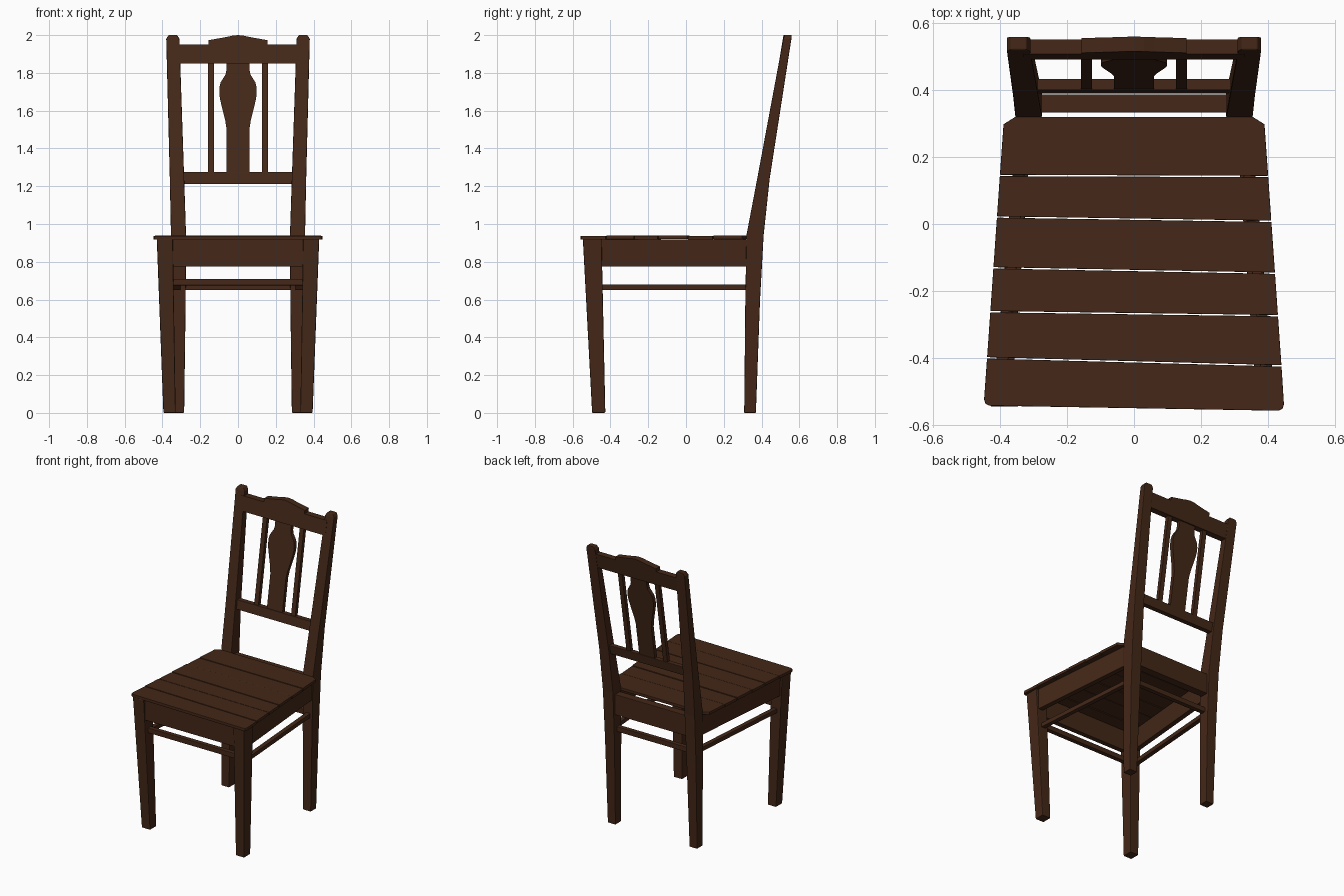
import bpy, bmesh, math

if "Cube" in bpy.data.objects:
    bpy.data.objects.remove(bpy.data.objects["Cube"])

wood = bpy.data.materials.new("dark_wood")
wood.diffuse_color = (0.058, 0.021, 0.009, 1)
wood.use_nodes = True
wood.node_tree.nodes["Principled BSDF"].inputs["Base Color"].default_value = wood.diffuse_color


def make(name, verts, faces, bevel=0.0):
    me = bpy.data.meshes.new(name)
    me.from_pydata(verts, [], faces)
    bm = bmesh.new()
    bm.from_mesh(me)
    bmesh.ops.recalc_face_normals(bm, faces=bm.faces)
    bm.to_mesh(me)
    bm.free()
    me.materials.append(wood)
    ob = bpy.data.objects.new(name, me)
    bpy.context.collection.objects.link(ob)
    if bevel:
        m = ob.modifiers.new("edge_bevel", 'BEVEL')
        m.width, m.segments, m.limit_method = bevel, 2, 'ANGLE'
        m.angle_limit = math.radians(40)
    return ob


def loft(name, rings, bevel=0.0):
    """Skin a stack of equal-length point rings and cap both ends."""
    n = len(rings[0])
    verts = [p for r in rings for p in r]
    faces = [list(range(n)), list(range((len(rings) - 1) * n, len(rings) * n))]
    for k in range(len(rings) - 1):
        for i in range(n):
            j = (i + 1) % n
            faces.append([k * n + i, k * n + j, (k + 1) * n + j, (k + 1) * n + i])
    return make(name, verts, faces, bevel)


def rect(x0, x1, y0, y1, z):
    return [(x0, y0, z), (x1, y0, z), (x1, y1, z), (x0, y1, z)]


def bar(name, p, q, width, z0, z1):
    """Horizontal bar from p to q (x, y)."""
    dx, dy = q[0] - p[0], q[1] - p[1]
    d = math.hypot(dx, dy)
    nx, ny = -dy / d * width / 2, dx / d * width / 2
    pts = [(p[0] + nx, p[1] + ny), (q[0] + nx, q[1] + ny),
           (q[0] - nx, q[1] - ny), (p[0] - nx, p[1] - ny)]
    return loft(name, [[(x, y, z) for x, y in pts] for z in (z0, z1)], 0.003)


def leaning(name, outline, thick, bevel=0.0):
    """Extruded (x, z) outline that follows the slope of the backrest."""
    def y(z):
        return 0.411 + 0.167 * (z - 1.24)
    return loft(name, [[(x, y(z) + s * thick / 2, z) for x, z in outline] for s in (-1, 1)], bevel)


def mirrored(half):
    return half + [(-x, z) for x, z in reversed(half) if x > 0]


# Legs, side aprons and side stretchers
for s, side in ((1, "right"), (-1, "left")):
    loft(f"front_leg_{side}", [
        rect(s * 0.330, s * 0.395, -0.497, -0.427, 0),
        rect(s * 0.345, s * 0.430, -0.546, -0.447, 0.92)], 0.005)
    # z, inner x, outer x, front y, back y
    rings = [(0, 0.285, 0.345, 0.308, 0.370),
             (0.60, 0.277, 0.352, 0.314, 0.392),
             (0.94, 0.275, 0.355, 0.320, 0.411),
             (1.24, 0.285, 0.361, 0.377, 0.443),
             (1.98, 0.310, 0.380, 0.515, 0.558),
             (2.00, 0.322, 0.368, 0.521, 0.560)]
    loft(f"back_leg_{side}", [rect(s * a, s * b, f, k, z) for z, a, b, f, k in rings], 0.004)
    bar(f"side_apron_{side}", (s * 0.398, -0.46), (s * 0.328, 0.34), 0.035, 0.775, 0.918)
    bar(f"side_stretcher_{side}", (s * 0.378, -0.47), (s * 0.318, 0.34), 0.032, 0.65, 0.68)

# Front and back aprons and stretchers
bar("front_apron", (-0.36, -0.515), (0.36, -0.515), 0.035, 0.775, 0.918)
bar("back_apron", (-0.29, 0.36), (0.29, 0.36), 0.055, 0.775, 0.918)
bar("front_stretcher", (-0.35, -0.485), (0.35, -0.485), 0.032, 0.675, 0.71)
bar("back_stretcher", (-0.29, 0.35), (0.29, 0.35), 0.032, 0.65, 0.685)

# Seat planks: tapering seat cut along slightly skewed joints (left y, right y)
joints = [(-0.545, -0.560), (-0.400, -0.424), (-0.262, -0.274),
          (-0.131, -0.147), (0.021, 0.008), (0.145, 0.142), (0.322, 0.322)]
lifts = [0.0, 0.002, 0.001, 0.003, 0.0, 0.002]


def half_width(y):
    return 0.45 - 0.06 * (y + 0.555) / 0.855


for i, ((l0, r0), (l1, r1)) in enumerate(zip(joints, joints[1:])):
    g = 0.002
    l0, r0, l1, r1 = l0 + g, r0 + g, l1 - g, r1 - g
    out = []
    if i == 0:  # rounded front corners
        w = half_width(l0)
        out += [(-w + 0.001, l0 + 0.018), (-w + 0.006, l0 + 0.005), (-w + 0.018, l0),
                (w - 0.018, r0), (w - 0.006, r0 + 0.005), (w - 0.001, r0 + 0.018)]
    else:
        out += [(-half_width(l0), l0), (half_width(r0), r0)]
    if i == 5:  # clipped back corners beside the legs
        out += [(0.39, 0.298), (0.355, 0.32), (-0.355, 0.32), (-0.39, 0.298)]
    else:
        out += [(half_width(r1), r1), (-half_width(l1), l1)]
    loft(f"seat_plank_{i + 1}", [[(x, y, z + lifts[i]) for x, y in out] for z in (0.917, 0.937)], 0.002)

# Backrest: crest rail with raised centre, lower rail, slats and vase-shaped splat
leaning("crest_rail", mirrored([(0.33, 1.85), (0.33, 1.95), (0.157, 1.95), (0.157, 1.973),
                                (0.06, 1.990), (0.03, 1.997), (0, 2.0)]), 0.044)
leaning("lower_back_rail", mirrored([(0.30, 1.212), (0.30, 1.275)]), 0.034, 0.003)
for s, side in ((1, "right"), (-1, "left")):
    leaning(f"back_slat_{side}", [(s * 0.126, 1.26), (s * 0.158, 1.26),
                                  (s * 0.158, 1.87), (s * 0.126, 1.87)], 0.026)
leaning("back_splat", mirrored([(0.06, 1.26), (0.06, 1.50), (0.068, 1.55), (0.083, 1.61),
                                (0.095, 1.66), (0.099, 1.69), (0.099, 1.72), (0.092, 1.75),
                                (0.078, 1.772), (0.066, 1.79), (0.062, 1.81), (0.062, 1.87)]), 0.026)
